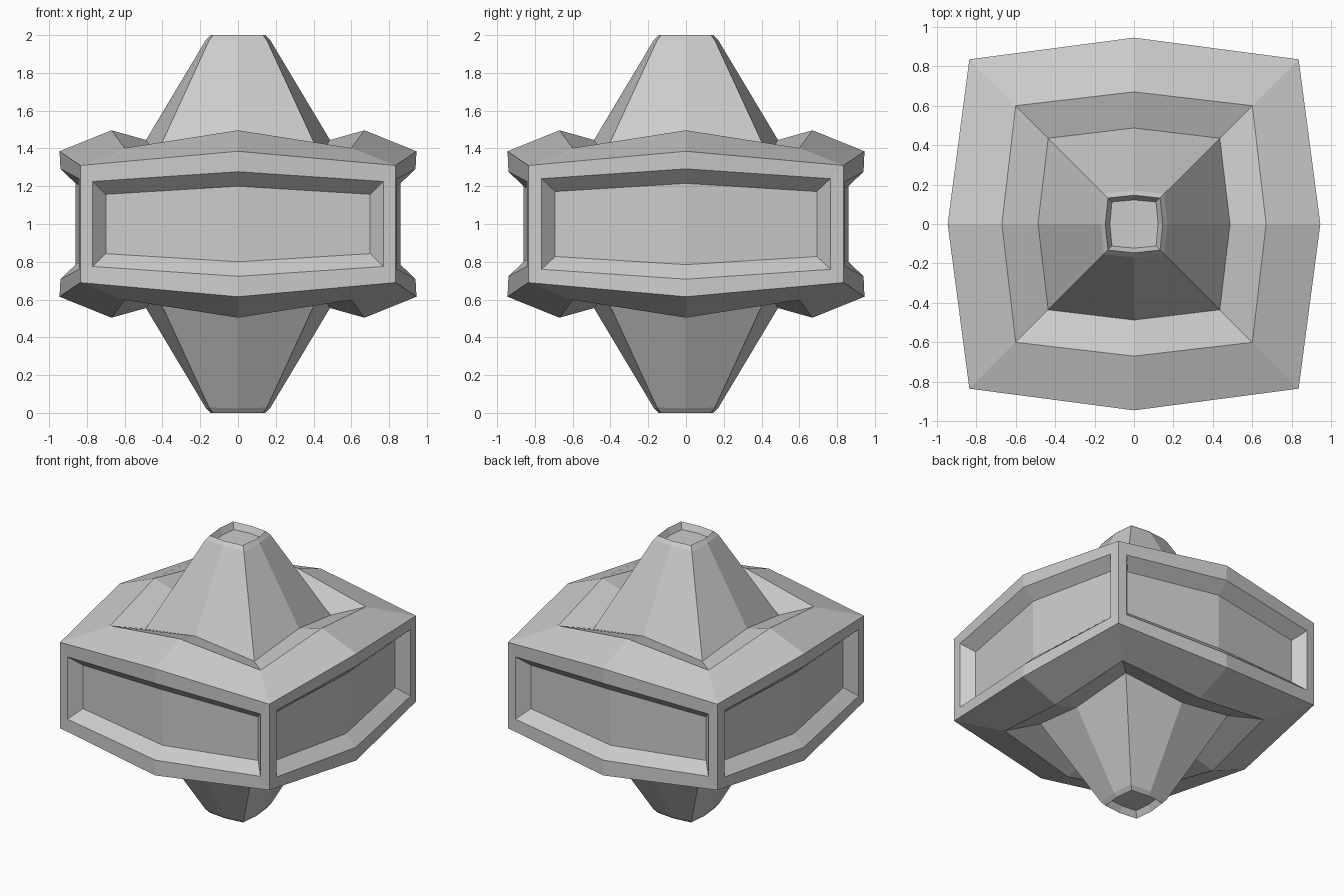
import bpy, bmesh
from mathutils import Matrix
from math import pi

if "Cube" in bpy.data.objects:
    bpy.data.objects.remove(bpy.data.objects["Cube"])

MID = 1.0  # height of the symmetry plane
bm = bmesh.new()


def verts(points):
    return [bm.verts.new(p) for p in points]


def bridge(a, b):
    for i in range(len(a)):
        j = (i + 1) % len(a)
        bm.faces.new((a[i], a[j], b[j], b[i]))


def bowed_square(corner, mid, zc, zm, sign):
    """Eight-point square ring whose side midpoints bulge outwards."""
    pts = []
    for k in range(4):
        rot = Matrix.Rotation(k * pi / 2, 3, 'Z')
        pts.append(rot @ bowed_vec(-corner, -corner, MID + sign * zc))
        pts.append(rot @ bowed_vec(0, -mid, MID + sign * zm))
    return verts(pts)


def bowed_vec(x, y, z):
    from mathutils import Vector
    return Vector((x, y, z))


# Collar, spire and spire-tip recess: corner radius, mid radius, corner z, mid z
CAP = [
    (0.835, 0.945, 0.31, 0.385),   # band edge
    (0.60, 0.67, 0.402, 0.496),    # collar crest
    (0.435, 0.487, 0.36, 0.445),   # spire base
    (0.153, 0.170, 0.972, 0.975),  # spire shoulder
    (0.132, 0.146, 1.0, 1.0),      # tip rim
    (0.112, 0.122, 0.955, 0.957),  # recess floor
]
for sign in (1, -1):
    rings = [bowed_square(*r, sign) for r in CAP]
    for a, b in zip(rings, rings[1:]):
        bridge(a, b)
    bm.faces.new(rings[-1])


# Side walls, each with a framed recessed panel
def panel_loop(k, hw, zc, zm, dc, dm):
    rot = Matrix.Rotation(k * pi / 2, 3, 'Z')
    pts = [(-hw, -dc, zc), (0, -dm, zm), (hw, -dc, zc),
           (hw, -dc, -zc), (0, -dm, -zm), (-hw, -dc, -zc)]
    return verts([rot @ bowed_vec(x, y, MID + z) for x, y, z in pts])


for k in range(4):
    e = 0.015 * (k % 2)  # side panels are slightly taller
    outer = panel_loop(k, 0.835, 0.31, 0.385, 0.835, 0.945)
    rim = panel_loop(k, 0.77 - e / 3, 0.225 + e, 0.277 + e, 0.843, 0.94)
    floor = panel_loop(k, 0.70 - e / 2, 0.157 + e, 0.20 + e, 0.77, 0.86)
    bridge(outer, rim)
    bridge(rim, floor)
    f = floor
    bm.faces.new((f[0], f[1], f[4], f[5]))
    bm.faces.new((f[1], f[2], f[3], f[4]))

# Weld everything into one closed faceted shell
bmesh.ops.remove_doubles(bm, verts=bm.verts, dist=0.0005)
bmesh.ops.recalc_face_normals(bm, faces=bm.faces)
mesh = bpy.data.meshes.new("double_spired_body")
bm.to_mesh(mesh)
bm.free()
body = bpy.data.objects.new("double_spired_body", mesh)
bpy.context.collection.objects.link(body)
